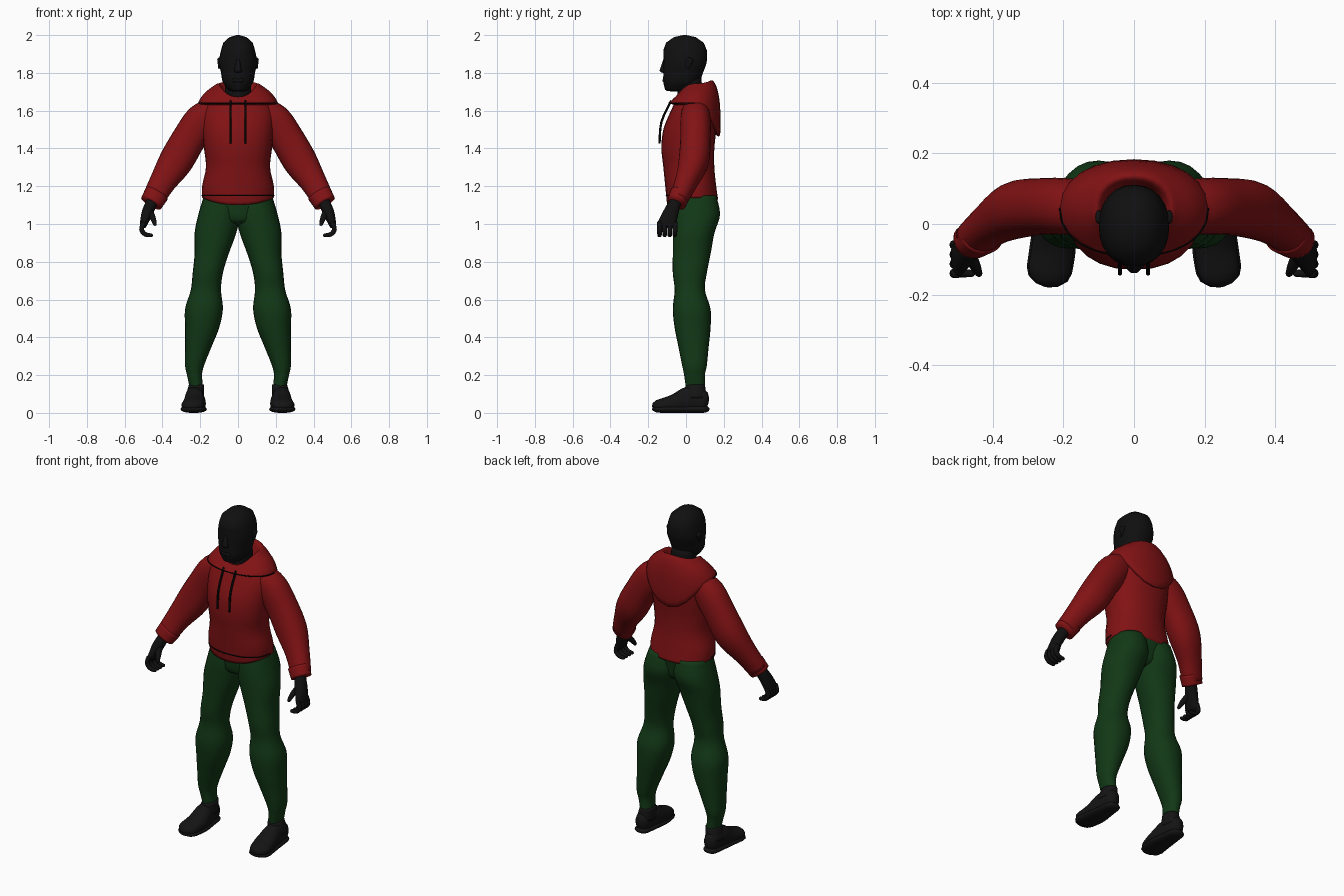
import bpy, bmesh
from math import sin, cos, pi, copysign
from mathutils import Vector

if "Cube" in bpy.data.objects:
    bpy.data.objects.remove(bpy.data.objects["Cube"])

SIDES = 24
ANGLES = [2 * pi * i / SIDES for i in range(SIDES)]


def material(name, *rgb):
    result = bpy.data.materials.new(name)
    result.use_nodes = True
    result.diffuse_color = (*rgb, 1)
    shader = result.node_tree.nodes["Principled BSDF"]
    shader.inputs["Base Color"].default_value = (*rgb, 1)
    return result


RED = material("red cloth", .22, .006, .007)
GREEN = material("dark green cloth", .006, .04, .008)
SKIN = material("near black skin", .005, .005, .005)
SHOE = material("shoe black", .007, .007, .007)
CORD = material("black cord", .001, .001, .001)


def flow(rows, steps=4):
    """Fill in a smooth curve through the given rows."""
    padded = [rows[0], *rows, rows[-1]]
    result = []
    for group in zip(padded, padded[1:], padded[2:], padded[3:]):
        for k in range(steps):
            t = k / steps
            result.append([
                q + t / 2 * (r - p + t * (2*p - 5*q + 4*r - s + t * (3 * (q - r) + s - p)))
                for p, q, r, s in zip(*group)])
    return result + [rows[-1]]


def outline(angle, power=2.2):
    """Unit point on a slightly squared circle."""
    def soften(value):
        return copysign(abs(value) ** (2 / power), value)
    return soften(cos(angle)), soften(sin(angle))


def centre(ring):
    return sum(ring, Vector()) / len(ring)


def dome(ring, neighbour, depth):
    """Rings that round off an open end."""
    middle = centre(ring)
    outward = (middle - centre(neighbour)).normalized() * depth
    turns = [pi / 6, pi / 3, pi * .47] if depth else []
    return [[middle + (p - middle) * cos(a) + outward * sin(a) for p in ring] for a in turns]


def build(name, rings, mat, mirror, ends):
    """Join rings into one smooth closed surface."""
    first = dome(rings[0], rings[1], ends[0])
    last = dome(rings[-1], rings[-2], ends[1])
    bm = bmesh.new()
    rows = [[bm.verts.new(p) for p in ring] for ring in first[::-1] + rings + last]
    for low, high in zip(rows, rows[1:]):
        for i in range(SIDES):
            bm.faces.new((low[i - 1], low[i], high[i], high[i - 1]))
    bm.faces.new(rows[0])
    bm.faces.new(rows[-1])
    bmesh.ops.recalc_face_normals(bm, faces=bm.faces)
    for face in bm.faces:
        face.smooth = True
    mesh = bpy.data.meshes.new(name)
    bm.to_mesh(mesh)
    bm.free()
    mesh.materials.append(mat)
    part = bpy.data.objects.new(name, mesh)
    bpy.context.collection.objects.link(part)
    if mirror:
        part.modifiers.new("left and right", "MIRROR").use_mirror_merge = False


def level_ring(z, half_width, front, back, x=0, front_lift=0, back_lift=0):
    """Horizontal outline whose front and back may rise or drop."""
    ring = []
    for angle in ANGLES:
        u, v = outline(angle)
        lift = back_lift * v ** 2.5 if v > 0 else front_lift * v * v
        ring.append(Vector((x + half_width * u, (front + back + v * (back - front)) / 2, z + lift)))
    return ring


def loft(name, rows, mat, mirror=False, ends=(0, 0)):
    build(name, [level_ring(*row) for row in flow(rows)], mat, mirror, ends)


def tube(name, rows, mat, mirror=False, ends=(0, 0), ref=(0, 1, 0)):
    """Rows hold a point, the radius across and the radius along ref."""
    rows = flow(rows)
    path = [Vector(row[:3]) for row in rows]
    rings = []
    for i, row in enumerate(rows):
        along = (path[min(i + 1, len(path) - 1)] - path[max(i - 1, 0)]).normalized()
        across = along.cross(Vector(ref)).normalized()
        up = across.cross(along)
        rings.append([path[i] + across * u * row[3] + up * v * row[-1]
                      for u, v in map(outline, ANGLES)])
    build(name, rings, mat, mirror, ends)


def front_seam(name, ring, radius=.003):
    """Thin dark line round the front half of an outline."""
    half = ring[SIDES // 2:] + ring[:1]
    tube(name, [(*p, radius) for p in half], CORD, ref=(0, 0, 1))


# Head and neck
loft("head", [(1.71, .05, -.11, .03), (1.75, .08, -.12, .07), (1.8, .09, -.12, .09),
              (1.86, .1, -.12, .11), (1.92, .09, -.12, .11)], SKIN, ends=(.01, .08))
loft("neck", [(1.6, .07, -.04, .1), (1.78, .07, -.05, .08)], SKIN)
tube("nose", [(0, -.11, 1.87, .01), (0, -.12, 1.81, .02)], SKIN, ends=(0, .01))
tube("lips", [(-.02, -.115, 1.76, .01), (.02, -.115, 1.76, .01)], SKIN, ends=(.01, .01))
tube("ears", [(.1, .01, 1.83, .005, .01), (.1, .02, 1.87, .01, .02)],
     SKIN, mirror=True, ends=(.01, .01))

# Hoodie body with a hem that dips at the front
loft("hoodie_body", [
    (1.14, .19, -.1, .17, 0, -.04, -.01), (1.2, .19, -.11, .16, 0, 0, 0),
    (1.3, .17, -.12, .15, 0, 0, 0), (1.4, .18, -.13, .15, 0, 0, 0),
    (1.5, .19, -.12, .16, 0, 0, 0), (1.6, .19, -.08, .16, 0, 0, 0),
    (1.68, .14, -.04, .13, 0, 0, 0)], RED)
front_seam("hem_seam", level_ring(1.15, .19, -.105, .17))

# Hood folded over the shoulders, hanging low at the back
hood_edge = (1.64, .21, -.09, .18, 0, 0, -.17)
loft("hood", [
    (1.67, .07, -.03, .1, 0, -.03, .02), (1.74, .1, -.05, .13, 0, -.07, .02),
    (1.73, .13, -.06, .16, 0, -.06, 0), (1.69, .18, -.08, .18, 0, -.04, -.06),
    hood_edge, (1.63, .18, -.06, .14, 0, 0, -.14)], RED)
front_seam("hood_seam", level_ring(*hood_edge))
tube("drawstrings", [(.04, -.08, 1.65, .006), (.04, -.13, 1.54, .006), (.04, -.14, 1.43, .006)],
     CORD, mirror=True, ends=(.005, .005))

# Sleeves and cuffs
tube("sleeves", [
    (.12, .05, 1.6, .07, .07), (.19, .05, 1.55, .09, .08), (.26, .05, 1.45, .09, .08),
    (.33, .04, 1.33, .09, .08), (.4, 0, 1.22, .07, .06), (.45, -.04, 1.13, .06, .05)],
    RED, mirror=True)
tube("cuffs", [(.43, -.03, 1.16, .065, .055), (.46, -.05, 1.11, .06, .05)], RED, mirror=True)

# Hands with curled fingers
tube("palms", [(.45, -.05, 1.13, .03, .03), (.48, -.08, 1.06, .03, .04), (.5, -.1, 1, .02, .05)],
     SKIN, mirror=True, ends=(0, .02))
for i, finger in enumerate(("index", "middle", "ring", "little")):
    y = .027 * i - .14
    tube(finger + "_fingers", [(.5, y, 1.01, .013), (.51, y, .97, .013),
                               (.49, y, .945, .012), (.46, y, .94, .01)],
         SKIN, mirror=True, ends=(0, .01))
tube("thumbs", [(.47, -.08, 1.07, .02), (.45, -.12, 1.03, .015), (.44, -.14, 1, .01)],
     SKIN, mirror=True, ends=(0, .01))

# Trousers
loft("trouser_seat", [(1.03, .13, -.06, .14), (1.16, .18, -.07, .16)], GREEN, ends=(.04, 0))
loft("trouser_legs", [
    (1.15, .09, -.06, .16, .09), (1.05, .11, -.07, .18, .1), (.95, .11, -.07, .15, .12),
    (.84, .09, -.07, .13, .14), (.74, .08, -.07, .11, .16), (.65, .08, -.06, .1, .17),
    (.55, .1, -.07, .13, .18), (.45, .09, -.06, .13, .19), (.35, .07, -.04, .12, .21),
    (.25, .05, -.02, .11, .23), (.2, .04, -.01, .1, .23), (.13, .035, 0, .1, .22)],
    GREEN, mirror=True)

# Shoes
loft("ankles", [(.08, .05, -.02, .11, .23), (.15, .04, 0, .1, .22)], SHOE, mirror=True)
footprint = [(.23, .09, .06, .04, .06), (.23, .02, .07, .05, .07),
             (.23, -.06, .05, .06, .05), (.24, -.13, .04, .06, .035)]
tube("shoes", footprint, SHOE, mirror=True, ends=(.03, .05), ref=(0, 0, 1))
tube("shoe_soles", [(x, y, .02, wide + .005, .02) for x, y, z, wide, tall in footprint],
     SHOE, mirror=True, ends=(.035, .05), ref=(0, 0, 1))
